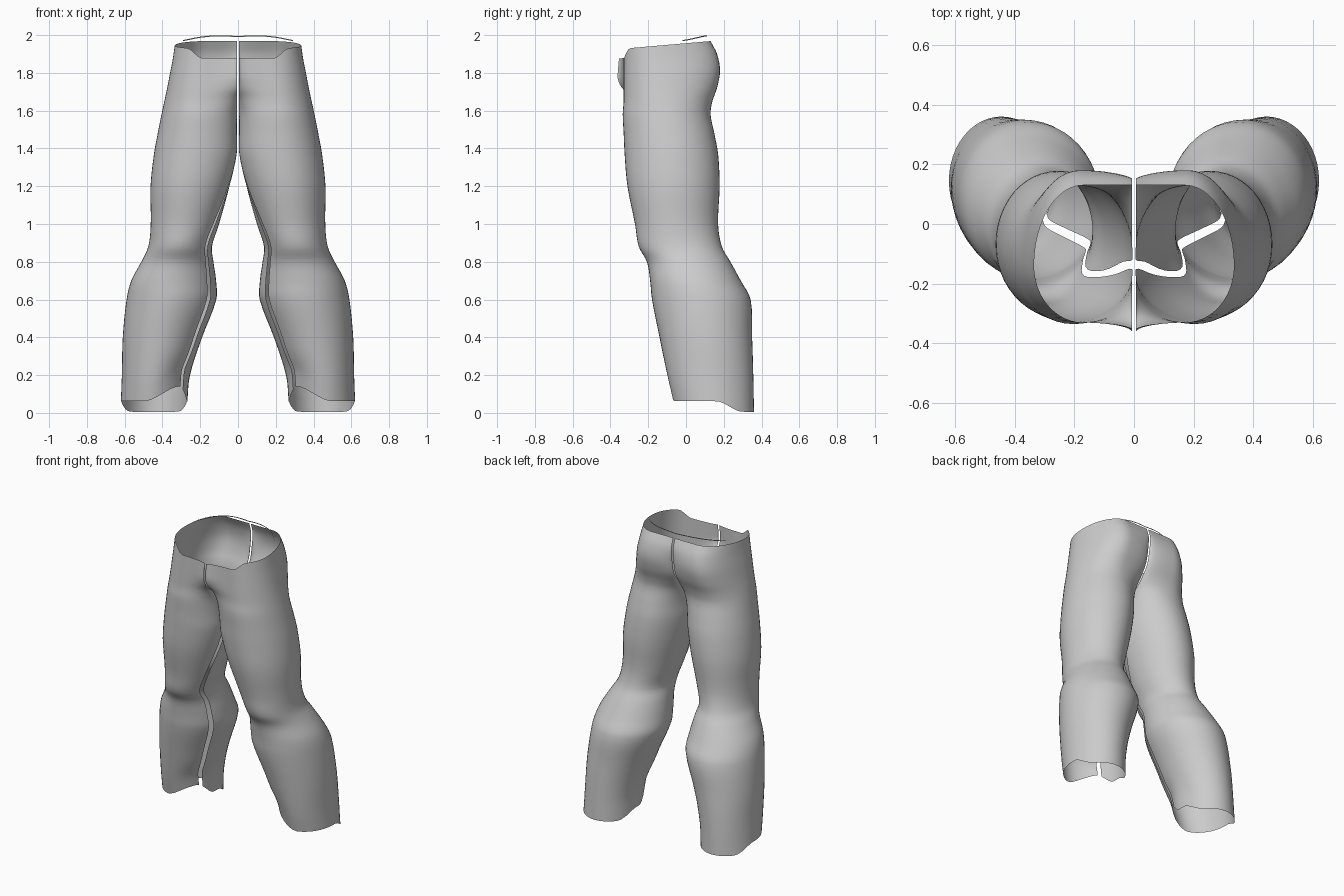
import bpy, bmesh, math

if "Cube" in bpy.data.objects:
    bpy.data.objects.remove(bpy.data.objects["Cube"])

grey = bpy.data.materials.new("cloth grey")
grey.diffuse_color = (0.6, 0.6, 0.6, 1)
grey.use_nodes = True
grey.node_tree.nodes["Principled BSDF"].inputs["Base Color"].default_value = grey.diffuse_color

# Leg sections: z, inner x, outer x, front y, side y, back y, [front seam y, back seam y]
ROWS = [
    (0.07, .268, .620, -.070, .145, .360),
    (0.20, .255, .615, -.100, .130, .357),
    (0.40, .190, .610, -.140, .110, .350),
    (0.60, .115, .590, -.180, .080, .342),
    (0.70, .116, .565, -.190, .050, .290),
    (0.80, .130, .512, -.207, .020, .235),
    (0.88, .138, .475, -.250, -.03, .190),
    (1.00, .100, .462, -.270, -.06, .170),
    (1.20, .045, .463, -.310, -.07, .178, -.12, -.09),
    (1.37, .007, .445, -.325, -.08, .170, -.15, -.12),
    (1.48, .006, .425, -.330, -.09, .150, -.17, -.08),
    (1.58, .006, .405, -.335, -.10, .130, -.20, .00),
    (1.65, .006, .390, -.330, -.11, .140, -.26, .07),
    (1.72, .006, .375, -.330, -.12, .165, -.33, .12),
    (1.80, .006, .360, -.330, -.13, .180, -.36, .14),
    (1.88, .006, .345, -.330, -.14, .165, -.36, .15),
    (1.95, .006, .335, -.330, -.14, .130, -.355, .13),
]
ROWS = [r if len(r) == 8 else r + (r[4], r[4]) for r in ROWS]


def smooth(t):
    t = max(0.0, min(1.0, t))
    return t * t * (3 - 2 * t)


def spline_rows(rows, steps):
    """Smoothly interpolate all section values along the leg."""
    out = []
    for i in range(len(rows) - 1):
        a, b = rows[max(i - 1, 0)], rows[i]
        c, d = rows[i + 1], rows[min(i + 2, len(rows) - 1)]
        h = c[0] - b[0]
        for s in range(steps):
            t = s / steps
            row = [b[0] + h * t]
            for k in range(1, 8):
                m0 = (c[k] - a[k]) / (c[0] - a[0]) * h
                m1 = (d[k] - b[k]) / (d[0] - b[0]) * h
                row.append((2*t**3 - 3*t*t + 1) * b[k] + (t**3 - 2*t*t + t) * m0
                           + (3*t*t - 2*t**3) * c[k] + (t**3 - t*t) * m1)
            out.append(row)
    out.append(list(rows[-1]))
    return out


def section(row, n=12):
    """Open loop from the front seam, round the outside, to the back seam."""
    z, xi, xo, yf, ym, yb, sf, sb = row
    xc = (xi + xo) / 2
    low = smooth((1.4 - z) / 0.5)
    end_f = math.radians(90 - 38 * low)
    end_b = math.radians(90 + 31 * low)
    pts = []
    for i in range(n):                      # front seam to front
        t = end_f * (1 - i / n)
        pts.append((xc - (xc - xi) * math.sin(t), sf + (yf - sf) * math.cos(t)))
    for i in range(n):                      # front to outside
        t = math.pi / 2 * i / n
        pts.append((xc + (xo - xc) * math.sin(t), ym + (yf - ym) * math.cos(t)))
    for i in range(n):                      # outside to back
        t = math.pi / 2 * i / n
        pts.append((xc + (xo - xc) * math.cos(t), ym + (yb - ym) * math.sin(t)))
    for i in range(n + 5):                  # back to back seam
        t = end_b * i / (n + 4)
        c = math.cos(t)
        reach = yb - sb if c >= 0 else sb - yf
        pts.append((xc - (xc - xi) * math.sin(t), sb + reach * c))
    return pts


def waist_height(x, y, ym):
    dip = smooth((0.27 - x) / 0.08) * smooth((ym - y) / 0.05)
    return 1.957 + 0.087 * y - 0.05 * dip


def hem_height(x, y):
    front_rise = 0.08 * smooth((0.5 - x) / 0.2) * smooth((0.12 - y) / 0.12)
    return 0.062 + front_rise - 0.056 * smooth((y - 0.16) / 0.14)


def finish(bm, name):
    me = bpy.data.meshes.new(name)
    bm.to_mesh(me)
    bm.free()
    me.materials.append(grey)
    for p in me.polygons:
        p.use_smooth = True
    ob = bpy.data.objects.new(name, me)
    bpy.context.collection.objects.link(ob)
    return ob


def make_leg(name, side):
    bm = bmesh.new()
    grid = []
    for row in spline_rows(ROWS, 4):
        z, ym = row[0], row[4]
        line = []
        for x, y in section(row):
            # shaped waist and hem edges fade into the leg
            h = z + (waist_height(x, y, ym) - 1.95) * smooth((z - 1.65) / 0.3)
            h += (hem_height(x, y) - 0.07) * smooth((0.35 - z) / 0.28)
            line.append(bm.verts.new((side * x, y, h)))
        grid.append(line)
    for a, b in zip(grid, grid[1:]):
        for j in range(len(a) - 1):
            quad = (a[j], a[j + 1], b[j + 1], b[j])
            bm.faces.new(quad if side > 0 else quad[::-1])
    return finish(bm, name)


# Two mirrored trouser legs, open along the seams
make_leg("right_leg", 1)
make_leg("left_leg", -1)

# Thin strip floating over the back of the waist
bm = bmesh.new()
prev = None
for i in range(33):
    u = -1 + i / 16
    y = 0.112 - 0.13 * abs(u) ** 3
    z = 1.995 + 0.005 * math.sin(math.pi * min(1, abs(u) * 1.1)) - 0.021 * abs(u) ** 3
    pair = [bm.verts.new((0.29 * u, y, z + dz)) for dz in (-0.006, 0.0)]
    if prev:
        bm.faces.new((prev[0], prev[1], pair[1], pair[0]))
    prev = pair
finish(bm, "waist_strip")
